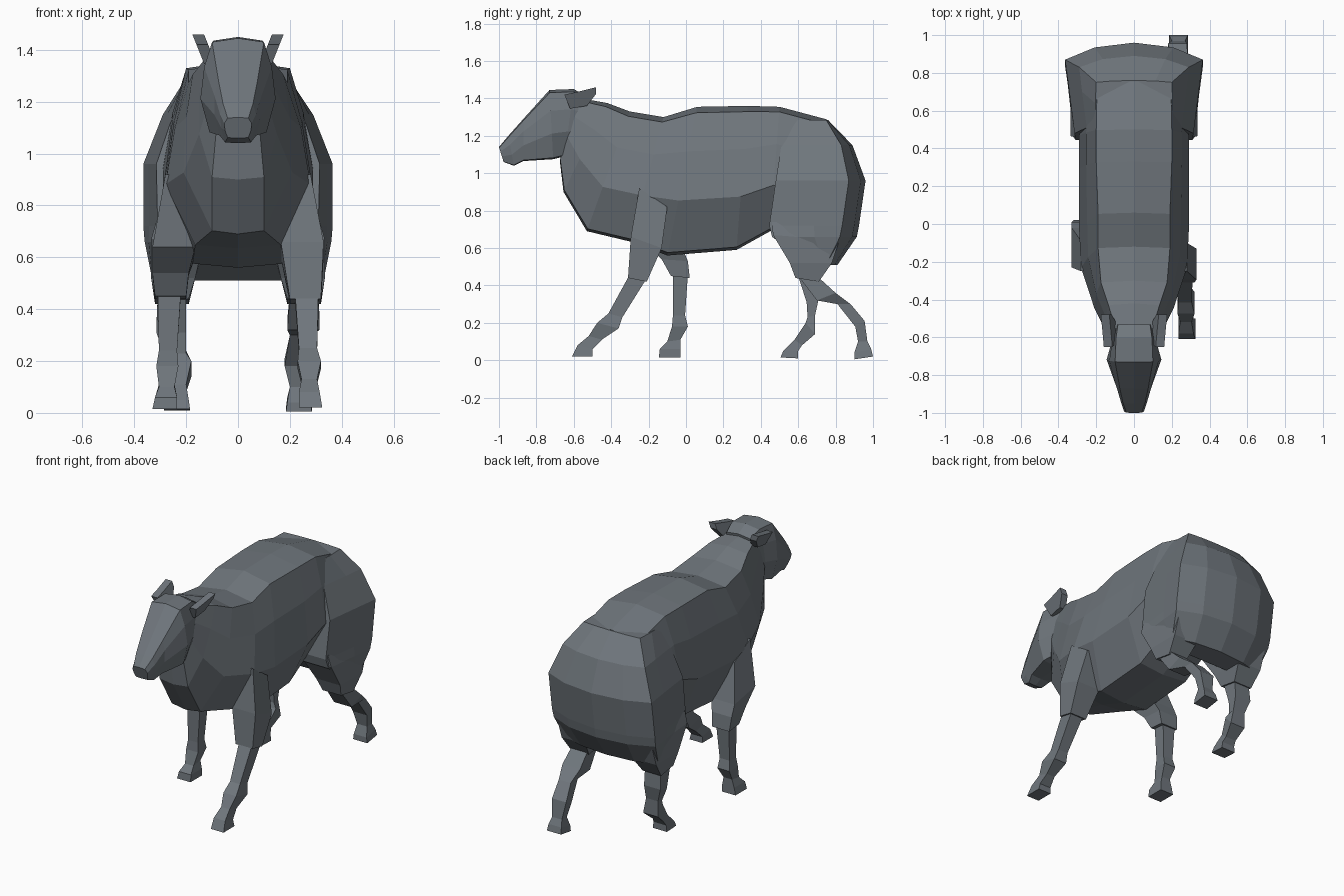
import bpy, bmesh

wool = bpy.data.materials.new("slate_grey")
wool.diffuse_color = (0.16, 0.182, 0.203, 1)


def loft(name, rings):
    """Skin a closed tube through rings with equal point counts, capped at both ends."""
    bm = bmesh.new()
    loops = [[bm.verts.new(p) for p in ring] for ring in rings]
    n = len(loops[0])
    for a, b in zip(loops, loops[1:]):
        for i in range(n):
            j = (i + 1) % n
            bm.faces.new((a[i], a[j], b[j], b[i]))
    bm.faces.new(loops[0])
    bm.faces.new(loops[-1])
    bmesh.ops.recalc_face_normals(bm, faces=bm.faces)
    me = bpy.data.meshes.new(name)
    bm.to_mesh(me)
    bm.free()
    me.materials.append(wool)
    ob = bpy.data.objects.new(name, me)
    bpy.context.collection.objects.link(ob)
    return ob


def mirrored(half):
    """Close a half ring whose first and last points lie on x = 0."""
    return half + [(-x, y, z) for x, y, z in half[-2:0:-1]]


def body_ring(yt, zt, yb, zb, wt, wm, wb):
    """Cross-section from a top point to a bottom point with three half widths."""
    prof = [(0, 0), (wt, .04), ((wt + wm) / 2 + .008, .3), (wm, .63), (wb, .98), (0, 1)]
    return mirrored([(w, yt + (yb - yt) * t, zt + (zb - zt) * t) for w, t in prof])


def rump_ring(z, yb, w, yf, wf, recess):
    return mirrored([(0, yb, z), (w * .57, yb - recess * .28, z), (w, yb - recess, z),
                     ((w + wf) / 2 + .005, (yb + yf) / 2, z), (wf, yf, z), (0, yf, z)])


def limb(name, side, sections):
    """Four-sided limb; section = front y,z, back y,z, inner x, outer x."""
    return loft(name, [[(side * xi, yf, zf), (side * xo, yf, zf),
                        (side * xo, yb, zb), (side * xi, yb, zb)]
                       for yf, zf, yb, zb, xi, xo in sections])


# Neck, chest and barrel
loft("torso", [body_ring(*r) for r in (
    (-.56, 1.40, -.675, 1.07, .095, .115, .085),
    (-.42, 1.375, -.655, .90, .135, .15, .10),
    (-.30, 1.33, -.53, .69, .175, .21, .10),
    (-.12, 1.30, -.30, .635, .19, .28, .165),
    (.06, 1.355, -.10, .56, .19, .29, .175),
    (.33, 1.36, .27, .59, .20, .29, .175),
    (.50, 1.355, .45, .69, .20, .29, .17),
    (.755, 1.287, .62, .64, .195, .28, .15))])

# Rounded hindquarters
loft("rump", [rump_ring(*r) for r in (
    (1.284, .76, .20, .52, .20, .01),
    (1.15, .89, .29, .51, .25, .06),
    (.96, .96, .365, .48, .315, .09),
    (.72, .925, .365, .445, .31, .09),
    (.66, .913, .36, .46, .32, .09),
    (.51, .81, .33, .66, .30, .06))])

# Head
loft("head", [body_ring(*r) for r in (
    (-.53, 1.41, -.58, 1.12, .085, .10, .08),
    (-.60, 1.45, -.65, 1.09, .095, .12, .09),
    (-.73, 1.445, -.71, 1.075, .10, .145, .11),
    (-.87, 1.29, -.87, 1.065, .075, .09, .07),
    (-.95, 1.20, -.92, 1.04, .058, .065, .05),
    (-1.0, 1.14, -.975, 1.06, .04, .05, .04))])

ear = [(-.65, 1.42), (-.62, 1.345), (-.53, 1.36), (-.48, 1.425), (-.48, 1.46), (-.58, 1.435)]
thigh = [(.46, .74, .82, .74, .12, .315), (.465, .67, .82, .64, .13, .335),
         (.555, .52, .78, .52, .165, .335), (.585, .44, .71, .42, .19, .32)]

for side, tag in ((1, "right"), (-1, "left")):
    # Ears lean outward towards the tip
    loft("ear_" + tag, [[(side * (x + (z - 1.345) * .4), y, z) for y, z in ear]
                        for x in (.085, .13)])
    limb("thigh_" + tag, side, thigh)

# Front legs: right one reaching forward, left one planted
limb("front_leg_right", 1, [
    (-.25, .92, -.10, .82, .18, .28), (-.295, .66, -.13, .60, .165, .33),
    (-.31, .44, -.21, .42, .20, .32)])
limb("front_shin_right", 1, [
    (-.30, .46, -.215, .43, .22, .31), (-.415, .25, -.34, .23, .235, .305),
    (-.475, .20, -.36, .17, .23, .32), (-.52, .13, -.45, .11, .245, .305),
    (-.58, .08, -.50, .06, .235, .315), (-.61, .02, -.50, .02, .235, .325)])
limb("front_leg_left", -1, [
    (-.25, .92, -.09, .83, .18, .28), (-.23, .64, -.02, .60, .165, .33),
    (-.13, .54, .01, .53, .19, .33), (-.08, .45, .02, .44, .20, .32)])
limb("front_shin_left", -1, [
    (-.07, .47, .01, .46, .22, .31), (-.07, .24, -.005, .24, .235, .305),
    (-.075, .18, .01, .18, .23, .315), (-.10, .10, -.03, .11, .245, .305),
    (-.14, .06, -.03, .06, .235, .32), (-.145, .015, -.03, .015, .235, .33)])

# Hind legs: right one pushing off behind, left one under the body
limb("hind_leg_right", 1, [
    (.60, .45, .69, .46, .20, .31), (.70, .32, .80, .36, .19, .315),
    (.81, .30, .88, .30, .20, .285), (.905, .18, .955, .21, .18, .28),
    (.92, .10, .97, .10, .20, .27), (.90, .04, .99, .06, .19, .28),
    (.90, .005, 1.0, .02, .185, .285)])
limb("hind_leg_left", -1, [
    (.60, .45, .70, .44, .20, .31), (.645, .31, .71, .33, .20, .315),
    (.65, .23, .69, .24, .20, .285), (.64, .20, .69, .14, .18, .285),
    (.58, .11, .62, .08, .20, .275), (.52, .05, .60, .05, .19, .28),
    (.505, .015, .60, .01, .185, .285)])
